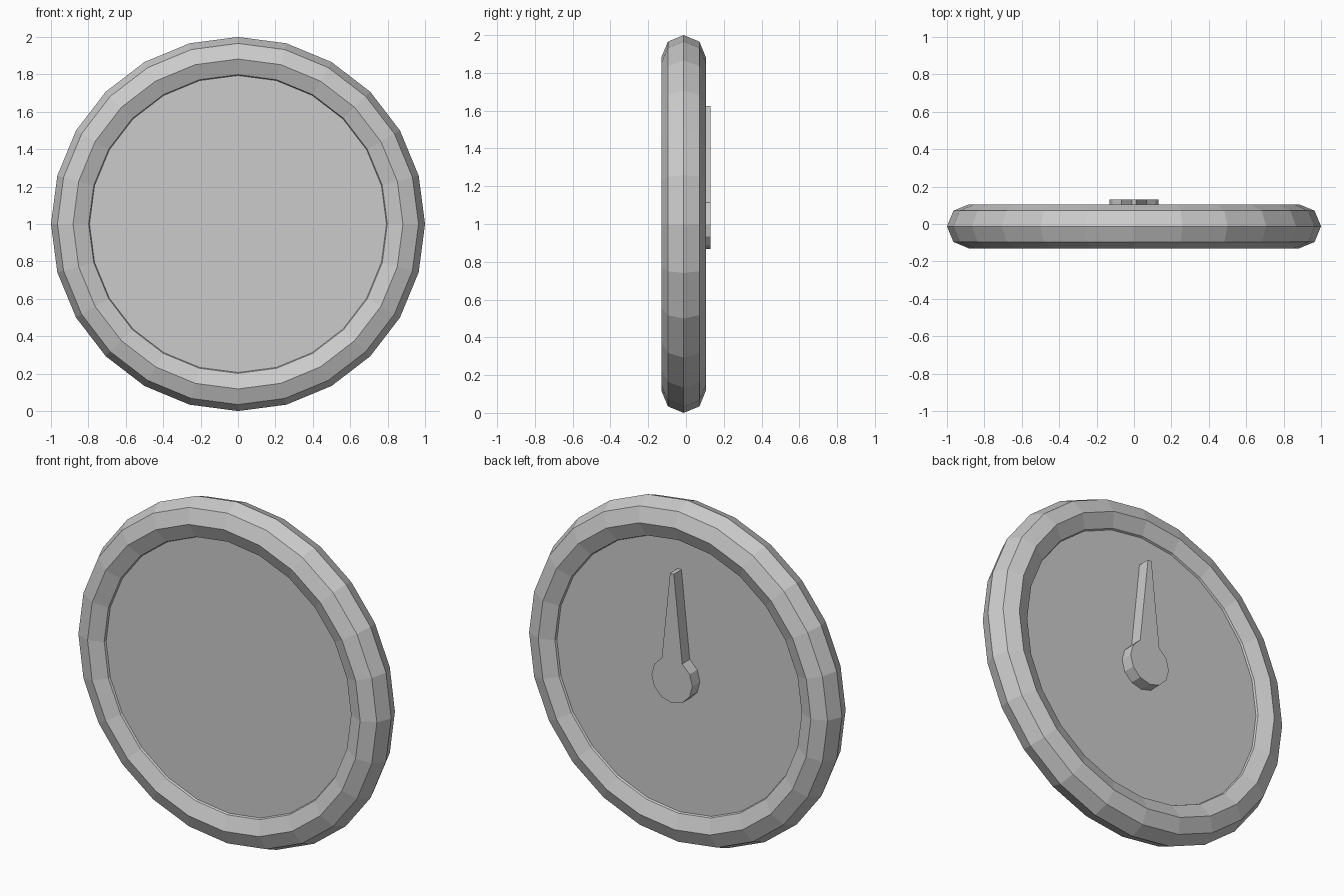
import bpy, bmesh
from math import sin, cos, pi, radians

if "Cube" in bpy.data.objects:
    bpy.data.objects.remove(bpy.data.objects["Cube"])

CY, CZ = -0.0125, 1.0   # centre of the rim


def make_object(name, bm):
    bmesh.ops.recalc_face_normals(bm, faces=bm.faces)
    mesh = bpy.data.meshes.new(name)
    bm.to_mesh(mesh)
    bm.free()
    obj = bpy.data.objects.new(name, mesh)
    bpy.context.collection.objects.link(obj)
    return obj


def extruded(name, outline, y0, y1):
    """Solid from an (x, z) outline, spanning y0 to y1."""
    bm = bmesh.new()
    face = bm.faces.new([bm.verts.new((x, y0, z)) for x, z in outline])
    new = bmesh.ops.extrude_face_region(bm, geom=[face], use_keep_orig=True)["geom"]
    for v in new:
        if isinstance(v, bmesh.types.BMVert):
            v.co.y = y1
    return make_object(name, bm)


def circle_point(radius, degrees):
    a = radians(degrees)
    return radius * cos(a), CZ + radius * sin(a)


# Rim: chunky ring, 24 segments around with an 8-sided section
bpy.ops.mesh.primitive_torus_add(
    major_radius=0.882, minor_radius=0.118, major_segments=24, minor_segments=8,
    location=(0, CY, CZ), rotation=(pi / 2, 0, 0))
bpy.context.object.name = "rim"

# Dial plate: set slightly inside the rim's inner edges
extruded("dial_plate", [circle_point(0.84, 15 * i) for i in range(24)],
         CY - 0.072, CY + 0.072)

# Needle: round hub and tapering pointer as one flat piece
outline = [circle_point(0.132, a) for a in range(120, 421, 30)]
outline += [(0.012, 1.625), (-0.012, 1.625)]
extruded("needle", outline, CY + 0.07, 0.13)
